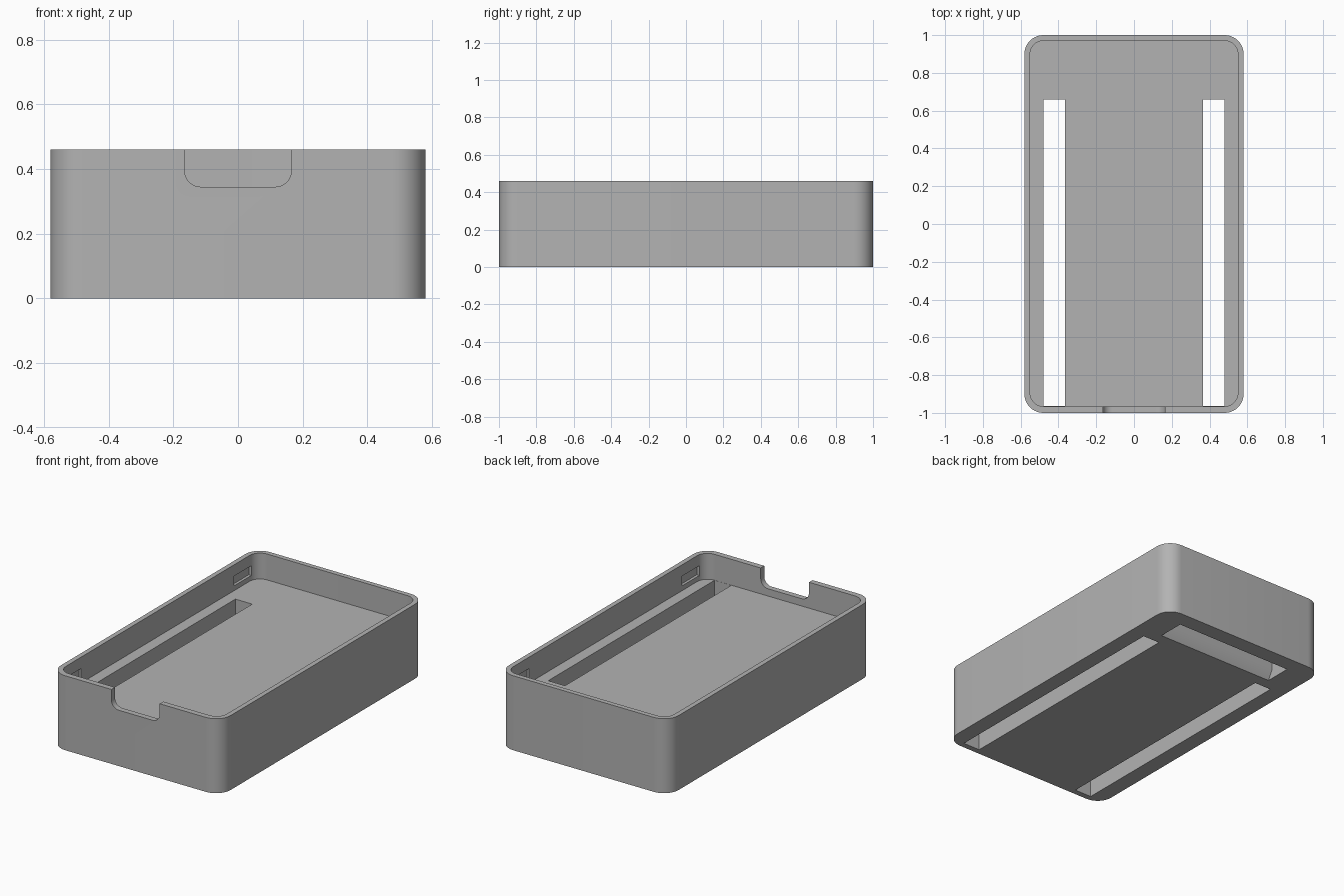
import bpy
import math
from mathutils import Vector

cube = bpy.data.objects.get("Cube")
if cube:
    bpy.data.objects.remove(cube, do_unlink=True)

HEIGHT, FLOOR = 0.46, 0.30

grey = bpy.data.materials.new("matte grey")
grey.use_nodes = True
grey.diffuse_color = (0.45, 0.45, 0.45, 1)
grey.node_tree.nodes["Principled BSDF"].inputs["Base Color"].default_value = grey.diffuse_color


def rounded(x0, x1, y0, y1, r, steps=10):
    """Outline of a rectangle with rounded corners, counter-clockwise."""
    corners = [(x1 - r, y1 - r), (x0 + r, y1 - r), (x0 + r, y0 + r), (x1 - r, y0 + r)]
    pts = []
    for quarter, (cx, cy) in enumerate(corners):
        for i in range(steps + 1):
            a = math.pi / 2 * (quarter + i / steps)
            pts.append((cx + r * math.cos(a), cy + r * math.sin(a)))
    return pts


def prism(name, outline, start, end, place):
    """Extrude an outline from start to end; place maps (u, v, depth) to xyz."""
    n = len(outline)
    verts = [Vector(place(u, v, d)) for d in (start, end) for u, v in outline]
    faces = [list(range(n))[::-1], list(range(n, 2 * n))]
    faces += [[i, (i + 1) % n, n + (i + 1) % n, n + i] for i in range(n)]
    mesh = bpy.data.meshes.new(name)
    mesh.from_pydata(verts, [], faces)
    mesh.materials.append(grey)
    obj = bpy.data.objects.new(name, mesh)
    bpy.context.collection.objects.link(obj)
    return obj


def along_z(u, v, d):
    return (u, v, d)


def along_y(u, v, d):
    return (u, -d, v)


def along_x(u, v, d):
    return (d, u, v)


def box(name, x0, x1, y0, y1, z0, z1):
    return prism(name, [(x0, y0), (x1, y0), (x1, y1), (x0, y1)], z0, z1, along_z)


# Outer block
case = prism("open_case", rounded(-0.58, 0.58, -1, 1, 0.1), 0, HEIGHT, along_z)

# Shallow tray cavity
cutters = [prism("tray_cutter", rounded(-0.55, 0.55, -0.965, 0.97, 0.07), FLOOR, 0.6, along_z)]

# Long slots through the floor and snap recesses inside the walls
for side in (-1, 1):
    x0, x1 = sorted((side * 0.365, side * 0.48))
    cutters.append(box("slot_cutter", x0, x1, -0.964, 0.66, -0.1, 0.4))
    x0, x1 = sorted((side * 0.5, side * 0.567))
    for end in (-1, 1):
        y0, y1 = sorted((end * 0.745, end * 0.915))
        cutters.append(box("recess_cutter", x0, x1, y0, y1, 0.33, 0.39))

# Blind pocket under the back, with a bevelled front lip
pocket = [(0.715, -0.03), (0.90, -0.03), (0.90, 0.25), (0.765, 0.25), (0.765, 0.06)]
cutters.append(prism("pocket_cutter", pocket, -0.405, 0.405, along_x))

# Finger notch in the front wall
cutters.append(prism("notch_cutter", rounded(-0.165, 0.165, 0.345, 0.7, 0.05), 0.94, 1.1, along_y))

# Cut everything out, then drop the cutters
bpy.context.view_layer.objects.active = case
case.select_set(True)
for cutter in cutters:
    cutter.hide_render = True
    cut = case.modifiers.new("cut", "BOOLEAN")
    cut.operation = "DIFFERENCE"
    cut.solver = "EXACT"
    cut.object = cutter
    bpy.ops.object.modifier_apply(modifier=cut.name)
    bpy.data.objects.remove(cutter, do_unlink=True)

bpy.ops.object.shade_smooth_by_angle(angle=math.radians(30))
